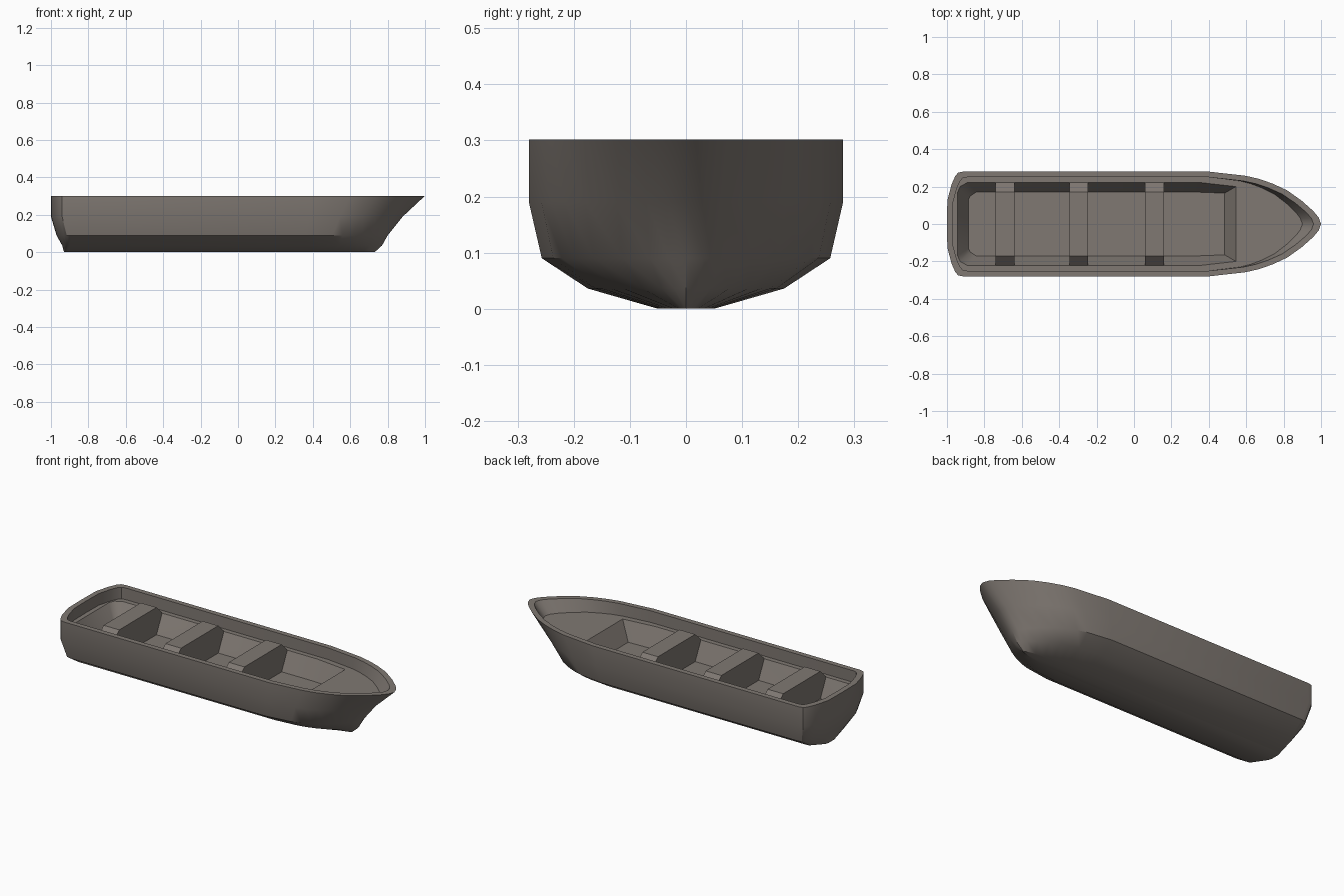
import bpy, bmesh

if "Cube" in bpy.data.objects:
    bpy.data.objects.remove(bpy.data.objects["Cube"])

mat = bpy.data.materials.new("weathered grey")
mat.diffuse_color = (0.215, 0.19, 0.17, 1)
mat.use_nodes = True
mat.node_tree.nodes["Principled BSDF"].inputs["Base Color"].default_value = mat.diffuse_color


def make(name, bm, smooth=None):
    bmesh.ops.remove_doubles(bm, verts=bm.verts, dist=0.0005)
    bmesh.ops.recalc_face_normals(bm, faces=bm.faces)
    me = bpy.data.meshes.new(name)
    bm.to_mesh(me)
    bm.free()
    me.materials.append(mat)
    ob = bpy.data.objects.new(name, me)
    bpy.context.collection.objects.link(ob)
    if smooth:
        bpy.context.view_layer.objects.active = ob
        ob.select_set(True)
        bpy.ops.object.shade_smooth_by_angle(angle=smooth)
        ob.select_set(False)
    return ob


# half plan of the hull: (distance from stern or share of bow length, width fraction)
STERN = [(0, 0), (0.002, 0.45), (0.025, 0.76), (0.045, 0.92), (0.06, 0.98), (0.085, 1)]
BOW = [(0, 1), (0.33, 0.92), (0.45, 0.86), (0.57, 0.77), (0.70, 0.64), (0.83, 0.44),
       (0.93, 0.25), (0.98, 0.12), (1, 0)]


def outline(stern, bow, hw, z, start=0.4, inset=1.0):
    half = [(stern + d * inset, hw * f) for d, f in STERN]
    half += [(start + (bow - start) * t, hw * f) for t, f in BOW]
    return [(x, y, z) for x, y in half] + [(x, -y, z) for x, y in half[-2:0:-1]]


# hull: outside from keel to gunwale, across the rim, and down to the inner ledge
levels = [(-0.93, 0.73, 0.05, 0.0, 0.36, 0.15), (-0.94, 0.77, 0.175, 0.036, 0.36, 0.5),
          (-0.97, 0.80, 0.257, 0.09, 0.36, 0.9), (-1.0, 0.88, 0.28, 0.19, 0.38, 1),
          (-1.0, 1.0, 0.28, 0.302, 0.4, 1), (-0.97, 0.96, 0.25, 0.302, 0.4, 0.9),
          (-0.97, 0.90, 0.25, 0.235, 0.4, 0.9)]
bm = bmesh.new()
rings = [[bm.verts.new(p) for p in outline(s, b, w, z, st, k)] for s, b, w, z, st, k in levels]
n = len(rings[0])
bm.faces.new(rings[0])
for a, b in zip(rings, rings[1:]):
    for i in range(n):
        j = (i + 1) % n
        bm.faces.new((a[i], a[j], b[j], b[i]))

# well: sloping walls down to a flat floor
top_half = [(-0.943, 0.17), (-0.93, 0.2), (-0.89, 0.222), (0.35, 0.222), (0.545, 0.2)]
low_half = [(-0.885, 0.13), (-0.875, 0.15), (-0.845, 0.17), (0.35, 0.17), (0.485, 0.165)]


def loop(half, z):
    return [bm.verts.new((x, y, z)) for x, y in half] + \
           [bm.verts.new((x, -y, z)) for x, y in half[::-1]]


hi, lo = loop(top_half, 0.235), loop(low_half, 0.13)
m = len(hi)
for i in range(m):
    j = (i + 1) % m
    bm.faces.new((hi[i], hi[j], lo[j], lo[i]))
bm.faces.new(lo)

# side ledges and foredeck join the well to the inner wall
edges = [bm.edges.get((r[i], r[(i + 1) % len(r)])) for r in (rings[-1], hi) for i in range(len(r))]
bmesh.ops.triangle_fill(bm, edges=edges, use_beauty=True, use_dissolve=False)
make("hull", bm, smooth=0.55)

# three bench seats, raised above the ledge with sloping ends
half_prof = [(0.165, 0.12), (0.222, 0.236), (0.17, 0.288)]
for k, x in enumerate((-0.69, -0.295, 0.11)):
    bm = bmesh.new()
    prof = half_prof + [(-y, z) for y, z in half_prof[::-1]]
    f = bm.faces.new([bm.verts.new((x - 0.05, y, z)) for y, z in prof])
    r = bmesh.ops.extrude_face_region(bm, geom=[f])
    bmesh.ops.translate(bm, vec=(0.1, 0, 0),
                        verts=[v for v in r["geom"] if isinstance(v, bmesh.types.BMVert)])
    # extrusion drops the starting cap, so close it again
    bmesh.ops.holes_fill(bm, edges=bm.edges, sides=0)
    make("seat_%d" % (k + 1), bm)
